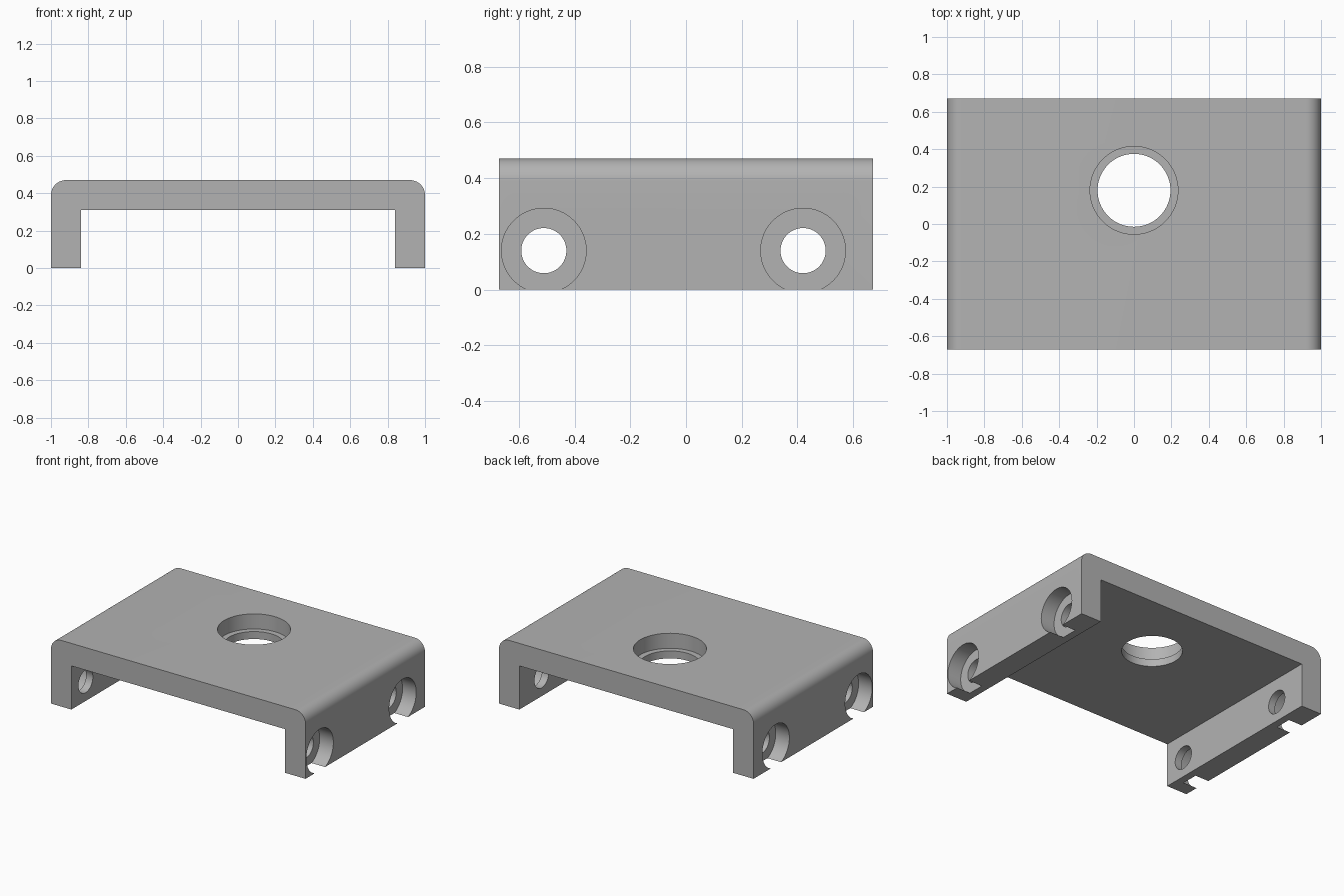
import bpy, bmesh, math
from mathutils import Matrix, Vector

cube = bpy.data.objects.get("Cube")
if cube:
    bpy.data.objects.remove(cube, do_unlink=True)

HALF_X, HALF_Y, HEIGHT, WALL, ROUND = 1.0, 0.67, 0.47, 0.16, 0.08
BORE_DEPTH = 0.107

grey = bpy.data.materials.new("plain_grey")
grey.use_nodes = True
grey.diffuse_color = (0.45, 0.45, 0.45, 1)
grey.node_tree.nodes["Principled BSDF"].inputs["Base Color"].default_value = grey.diffuse_color


def make_object(name, bm):
    bmesh.ops.recalc_face_normals(bm, faces=bm.faces)
    mesh = bpy.data.meshes.new(name)
    bm.to_mesh(mesh)
    bm.free()
    mesh.materials.append(grey)
    obj = bpy.data.objects.new(name, mesh)
    bpy.context.collection.objects.link(obj)
    return obj


# Channel bracket: half profile with a rounded shoulder, mirrored and extruded
half = [(HALF_X - WALL, HEIGHT - WALL), (HALF_X - WALL, 0), (HALF_X, 0)]
for i in range(13):
    a = math.radians(90 * i / 12)
    half.append((HALF_X - ROUND + ROUND * math.cos(a), HEIGHT - ROUND + ROUND * math.sin(a)))
profile = half + [(-x, z) for x, z in reversed(half)]
bm = bmesh.new()
face = bm.faces.new([bm.verts.new((x, -HALF_Y, z)) for x, z in profile])
extruded = bmesh.ops.extrude_face_region(bm, geom=[face])["geom"]
moved = [v for v in extruded if isinstance(v, bmesh.types.BMVert)]
bmesh.ops.translate(bm, verts=moved, vec=(0, 2 * HALF_Y, 0))
bracket = make_object("bracket", bm)


def drill(surface, outward, radius, depth):
    """Cut a round hole inward from a point on the surface."""
    bm = bmesh.new()
    out = Vector(outward)
    length = depth + 0.1
    turn = out.to_track_quat('Z', 'Y').to_matrix().to_4x4()
    centre = Vector(surface) + out * (0.1 - length / 2)
    bmesh.ops.create_cone(bm, cap_ends=True, segments=64, radius1=radius, radius2=radius,
                          depth=length, matrix=Matrix.Translation(centre) @ turn)
    cutter = make_object("hole_cutter", bm)
    cutter.hide_render = True
    cut = bracket.modifiers.new("hole", 'BOOLEAN')
    cut.operation, cut.solver, cut.object = 'DIFFERENCE', 'EXACT', cutter
    bpy.context.view_layer.objects.active = bracket
    bpy.ops.object.modifier_apply(modifier=cut.name)
    bpy.data.objects.remove(cutter, do_unlink=True)


def stepped_hole(surface, outward, bore_radius, hole_radius):
    drill(surface, outward, bore_radius, BORE_DEPTH)
    drill(surface, outward, hole_radius, WALL + 0.1)


# Large hole in the top plate, and two screw holes in each leg
stepped_hole((0, 0.18, HEIGHT), (0, 0, 1), 0.235, 0.195)
for side in (-1, 1):
    for y in (-0.51, 0.42):
        stepped_hole((side * HALF_X, y, 0.14), (side, 0, 0), 0.152, 0.081)

# Smooth curved surfaces, sharp edges kept
bpy.ops.object.select_all(action='DESELECT')
bracket.select_set(True)
bpy.context.view_layer.objects.active = bracket
bpy.ops.object.shade_smooth_by_angle(angle=math.radians(30))
